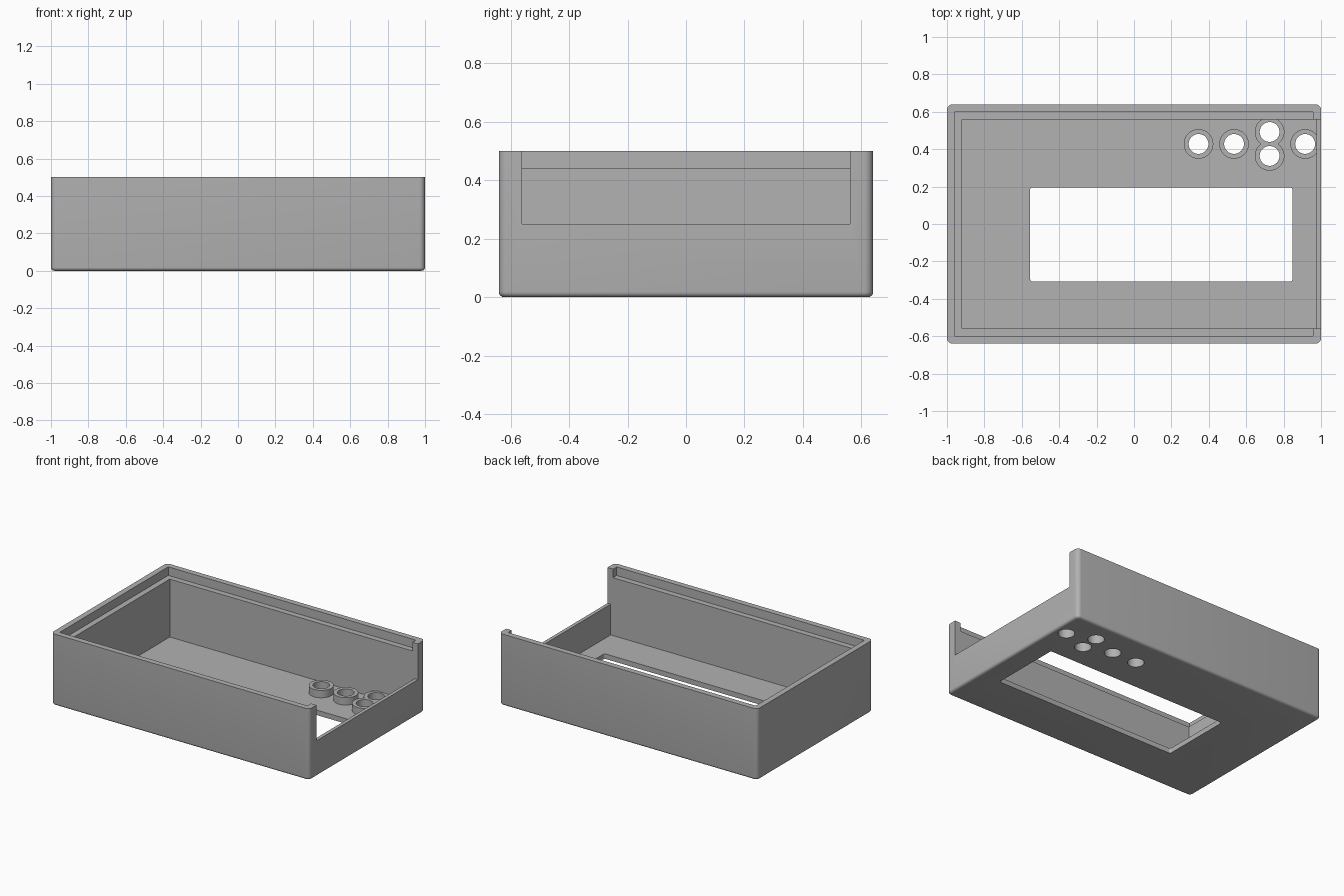
import bpy
import bmesh
from math import radians

if "Cube" in bpy.data.objects:
    bpy.data.objects.remove(bpy.data.objects["Cube"])

WALL, FLOOR, TOP = 0.08, 0.035, 0.5
HALF_X, HALF_Y = 1.0, 0.64
INNER_Y = HALF_Y - WALL

grey = bpy.data.materials.new("Plain grey")
grey.use_nodes = True
grey.diffuse_color = (0.445, 0.445, 0.445, 1)
grey.node_tree.nodes["Principled BSDF"].inputs["Base Color"].default_value = grey.diffuse_color


def make_object(name, bm):
    mesh = bpy.data.meshes.new(name)
    bm.to_mesh(mesh)
    bm.free()
    mesh.materials.append(grey)
    obj = bpy.data.objects.new(name, mesh)
    bpy.context.collection.objects.link(obj)
    return obj


def round_edges(bm, test, radius, segments):
    edges = [e for e in bm.edges if test(e.verts[0].co, e.verts[1].co)]
    bmesh.ops.bevel(bm, geom=edges, offset=radius, segments=segments,
                    profile=0.5, affect='EDGES')


def upright(a, b):
    return abs(a.z - b.z) > 0.01


def box(name, x, y, z, corner=0, bottom=0):
    """Box between (min, max) pairs, with optional rounded corners and base."""
    bm = bmesh.new()
    bmesh.ops.create_cube(bm, size=1)
    for v in bm.verts:
        v.co = [lo + (c + 0.5) * (hi - lo) for c, (lo, hi) in zip(v.co, (x, y, z))]
    if corner:
        round_edges(bm, upright, corner, 6)
    if bottom:
        round_edges(bm, lambda a, b: max(a.z, b.z) < z[0] + 1e-4, bottom, 5)
    return make_object(name, bm)


def cylinder(name, centre, radius, z):
    bm = bmesh.new()
    bmesh.ops.create_cone(bm, cap_ends=True, segments=48, radius1=radius,
                          radius2=radius, depth=z[1] - z[0])
    bmesh.ops.translate(bm, verts=bm.verts, vec=(*centre, (z[0] + z[1]) / 2))
    return make_object(name, bm)


def combine(target, tool, operation):
    mod = target.modifiers.new(tool.name, 'BOOLEAN')
    mod.object, mod.operation, mod.solver = tool, operation, 'EXACT'
    bpy.context.view_layer.objects.active = target
    bpy.ops.object.modifier_apply(modifier=mod.name)
    bpy.data.objects.remove(tool)


# Outer shell with rounded corners and base edge
case = box("enclosure_tray", (-HALF_X, HALF_X), (-HALF_Y, HALF_Y), (0, TOP), 0.03, 0.018)

# Cavity, lid rebate and open slot in the end wall
combine(case, box("cavity", (-0.92, 0.975), (-INNER_Y, INNER_Y), (FLOOR, 1)), 'DIFFERENCE')
combine(case, box("rebate", (-0.96, 0.957), (-0.6, 0.6), (0.44, 1)), 'DIFFERENCE')
combine(case, box("end_slot", (0.9, 1.2), (-INNER_Y, INNER_Y), (0.25, 1)), 'DIFFERENCE')

# Button guides: raised collars first, then the through holes
buttons = [(0.345, 0.428), (0.535, 0.428), (0.915, 0.428), (0.725, 0.492), (0.725, 0.364)]
for centre in buttons:
    combine(case, cylinder("collar", centre, 0.079, (0.015, 0.087)), 'UNION')
for centre in buttons:
    combine(case, cylinder("button_hole", centre, 0.053, (-0.1, 0.2)), 'DIFFERENCE')

# Display window in the floor
combine(case, box("window", (-0.555, 0.847), (-0.307, 0.196), (-0.1, 0.2), 0.012), 'DIFFERENCE')

# Smooth fillets with crisp edges
bpy.ops.object.select_all(action='DESELECT')
case.select_set(True)
bpy.context.view_layer.objects.active = case
bpy.ops.object.shade_smooth_by_angle(angle=radians(30))
